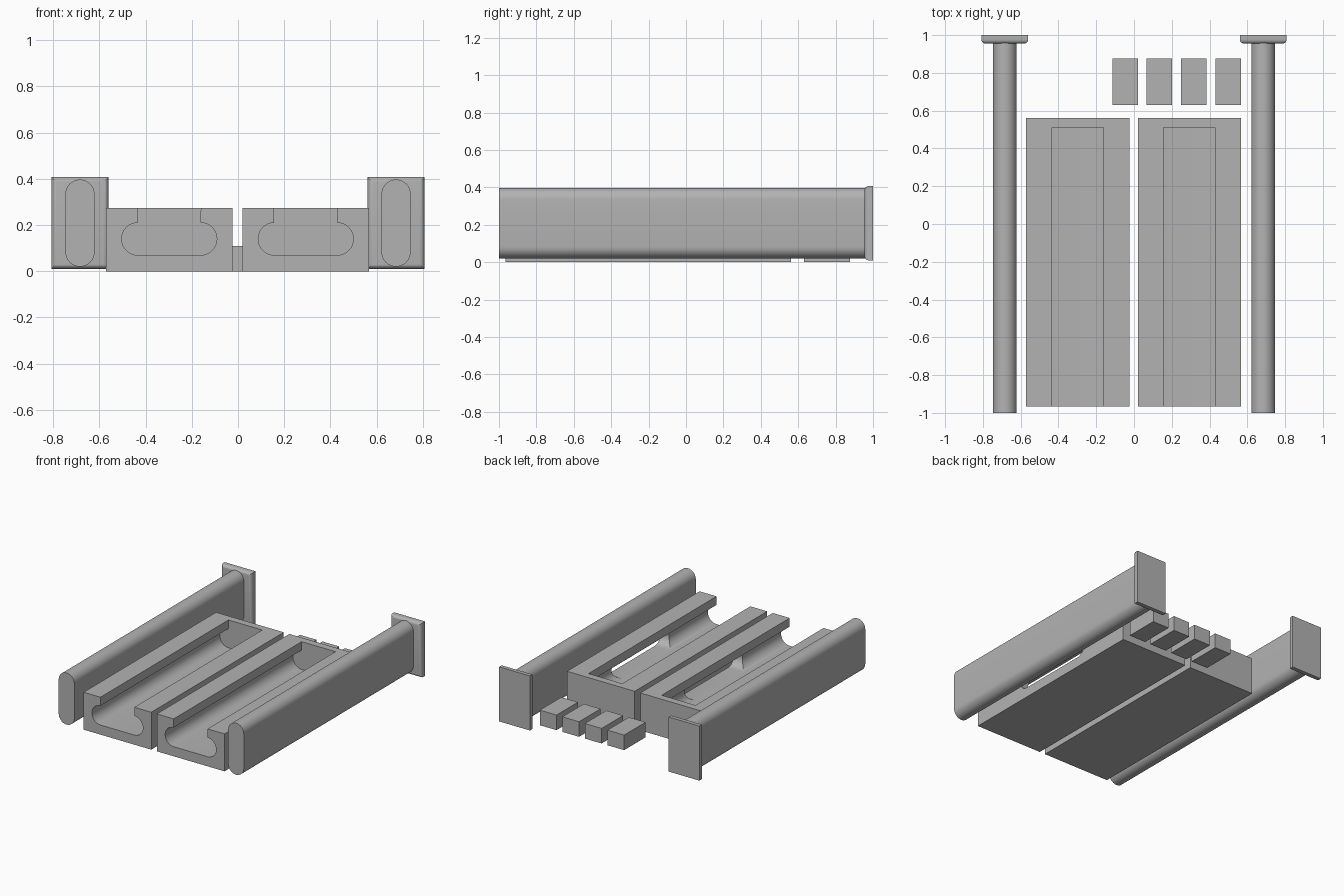
import bpy, bmesh
from math import pi, sin, cos, radians
from mathutils import Vector

if "Cube" in bpy.data.objects:
    bpy.data.objects.remove(bpy.data.objects["Cube"])

grey = bpy.data.materials.new("light_grey")
grey.use_nodes = True
colour = (0.45, 0.45, 0.45, 1)
grey.diffuse_color = colour
grey.node_tree.nodes["Principled BSDF"].inputs["Base Color"].default_value = colour


def make_object(name, bm):
    bmesh.ops.recalc_face_normals(bm, faces=bm.faces)
    mesh = bpy.data.meshes.new(name)
    bm.to_mesh(mesh)
    bm.free()
    mesh.materials.append(grey)
    obj = bpy.data.objects.new(name, mesh)
    bpy.context.collection.objects.link(obj)
    return obj


def smooth(obj):
    bpy.ops.object.select_all(action="DESELECT")
    obj.select_set(True)
    bpy.context.view_layer.objects.active = obj
    bpy.ops.object.shade_smooth_by_angle(angle=radians(30))


def box_mesh(x0, x1, y0, y1, z0, z1):
    bm = bmesh.new()
    bmesh.ops.create_cube(bm, size=1)
    for v in bm.verts:
        v.co = ((x0 + x1) / 2 + v.co.x * (x1 - x0),
                (y0 + y1) / 2 + v.co.y * (y1 - y0),
                (z0 + z1) / 2 + v.co.z * (z1 - z0))
    return bm


def prism(name, points, direction):
    """Extrude a closed outline along a direction."""
    bm = bmesh.new()
    face = bm.faces.new([bm.verts.new(p) for p in points])
    ext = bmesh.ops.extrude_face_region(bm, geom=[face])
    verts = [g for g in ext["geom"] if isinstance(g, bmesh.types.BMVert)]
    bmesh.ops.translate(bm, verts=verts, vec=Vector(direction))
    return make_object(name, bm)


def arc(cu, cv, r, start, end, steps=16):
    return [(cu + r * cos(start + (end - start) * i / steps),
             cv + r * sin(start + (end - start) * i / steps))
            for i in range(steps + 1)]


def cut(obj, cutter):
    mod = obj.modifiers.new("cut", "BOOLEAN")
    mod.operation = "DIFFERENCE"
    mod.solver = "EXACT"
    mod.object = cutter
    bpy.ops.object.select_all(action="DESELECT")
    obj.select_set(True)
    bpy.context.view_layer.objects.active = obj
    bpy.ops.object.modifier_apply(modifier=mod.name)
    bpy.data.objects.remove(cutter)


# Side rails with rounded top and bottom, each with an end plate
for side, cx in (("left", 0.684), ("right", -0.684)):
    outline = arc(cx, 0.334, 0.063, 0, pi) + arc(cx, 0.083, 0.063, pi, 2 * pi)
    rail = prism(side + "_rail", [(u, -1, v) for u, v in outline], (0, 1.96, 0))
    smooth(rail)

    bm = box_mesh(cx - 0.124, cx + 0.124, 0.955, 1, 0.01, 0.408)
    rim = [e for e in bm.edges if all(v.co.y < 0.96 for v in e.verts)]
    bmesh.ops.bevel(bm, geom=rim, offset=0.022, segments=6,
                    profile=0.5, affect="EDGES")
    smooth(make_object(side + "_end_plate", bm))

# Trays with an undercut channel and an opening in one side wall
for side, cx in (("left", 0.2935), ("right", -0.2975)):
    tray = make_object(side + "_tray",
                       box_mesh(cx - 0.273, cx + 0.273, -0.965, 0.562, 0, 0.273))
    r, mid, neck = 0.07, 0.14, 0.137
    outline = (arc(cx + 0.136, mid, r, -pi / 2, pi / 2)
               + [(cx + neck, mid + r), (cx + neck, 0.4),
                  (cx - neck, 0.4), (cx - neck, mid + r)]
               + arc(cx - 0.136, mid, r, pi / 2, 1.5 * pi))
    # The neck meets the rounded sides just past the arc ends
    outline = [p for i, p in enumerate(outline)
               if i == 0 or (Vector(p) - Vector(outline[i - 1])).length > 0.002]
    cut(tray, prism("channel_cutter", [(u, -1.1, v) for u, v in outline], (0, 1.61, 0)))

    outline = (arc(0.08, mid, 0.068, -pi / 2, pi / 2)
               + arc(-0.45, mid, 0.068, pi / 2, 1.5 * pi))
    cut(tray, prism("window_cutter", [(cx, u, v) for u, v in outline], (0.4, 0, 0)))
    smooth(tray)

# Row of small blocks behind the trays
for i in range(4):
    x = -0.115 + 0.182 * i
    make_object("small_block_%d" % (i + 1),
                box_mesh(x, x + 0.135, 0.63, 0.877, 0, 0.11))
